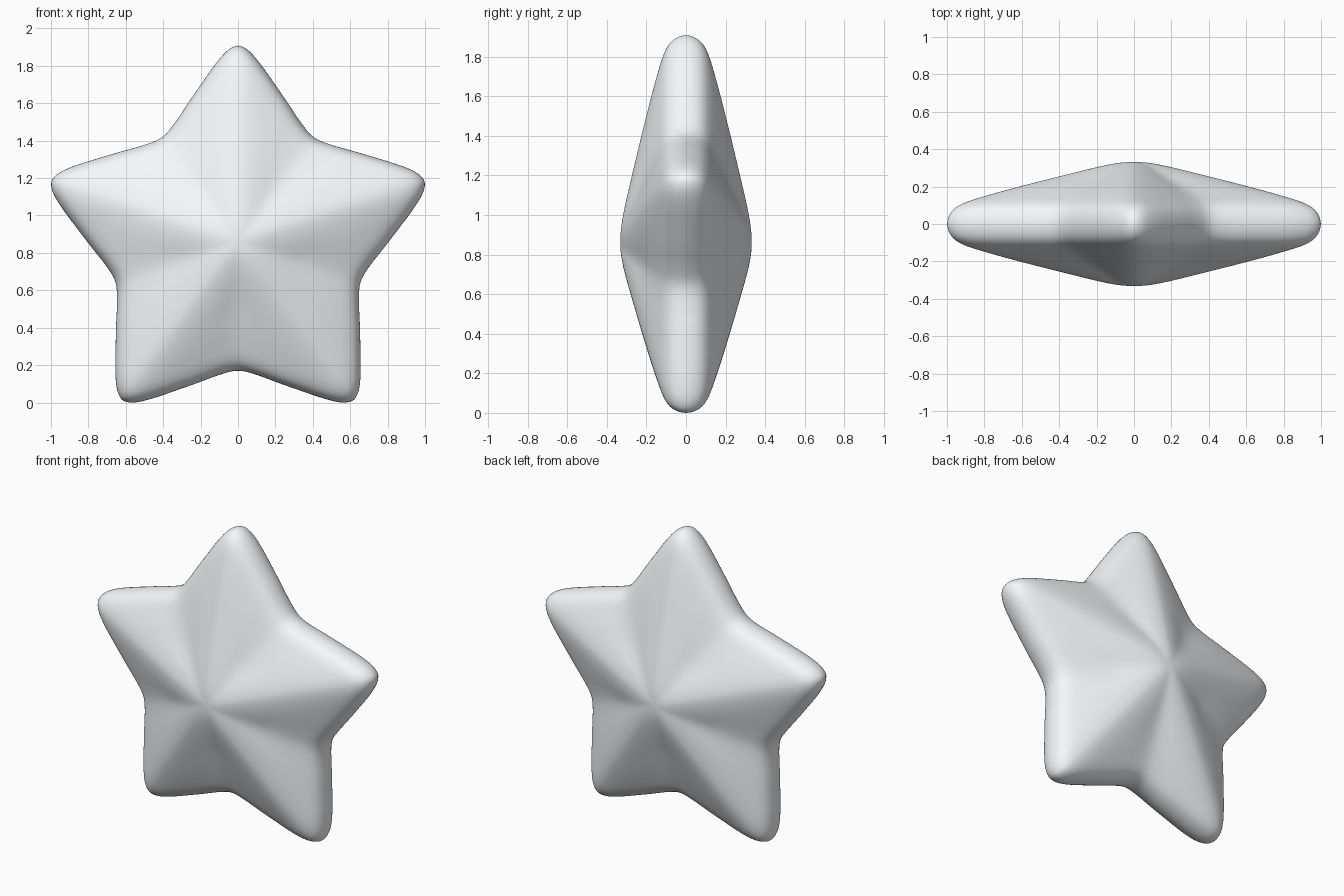
import bpy, bmesh, math
from mathutils import Vector

if "Cube" in bpy.data.objects:
    bpy.data.objects.remove(bpy.data.objects["Cube"])

CENTRE_Z = 0.86


def spline(pts, before, after, n):
    """Smooth curve through pts; before/after are mirrored phantom points."""
    p = [Vector(q) for q in [before] + pts + [after]]
    out = []
    for i in range(1, len(p) - 2):
        for k in range(n):
            t = k / n
            a, b, c, d = p[i - 1:i + 3]
            out.append(0.5 * (2 * b + (c - a) * t + (2 * a - 5 * b + 4 * c - d) * t * t
                              + (3 * b - a - 3 * c + d) * t ** 3))
    out.append(p[-2])
    return out


# Outline of half an arm, from tip to notch
half = [(0, 1.05), (0.042, 1.034), (0.082, 0.998), (0.135, 0.932),
        (0.203, 0.835), (0.27, 0.738), (0.335, 0.640), (0.405, 0.558)]
axis = Vector((math.sin(math.pi / 5), math.cos(math.pi / 5)))
q = Vector(half[-2])
edge = spline(half, (-half[1][0], half[1][1]), tuple(2 * q.dot(axis) * axis - q), 4)

# Repeat and mirror the half arm around the five points, as (angle, radius)
arm = [Vector((-p.x, p.y)) for p in edge[:0:-1]] + edge[:-1]
outline = [(math.atan2(p.x, p.y) + i * math.tau / 5, p.length)
           for i in range(5) for p in arm]


def ring(s):
    """Outline scaled by s, growing rounder towards the middle."""
    w = min(1, s / 0.9)
    pts = []
    for a, r in outline:
        b = 0.07 + 0.11 * min(1, s / 0.5)
        r = s * (w * r + (1 - w) * (1.05 - b + b * math.cos(5 * a)))
        pts.append((r * math.sin(a), r * math.cos(a)))
    return pts


# Puffed cross-section: scale of the outline against half depth
prof = [(0, 0.332), (0.08, 0.327), (0.18, 0.308), (0.32, 0.274), (0.5, 0.229), (0.68, 0.182),
        (0.8, 0.148), (0.89, 0.12), (0.95, 0.091), (0.985, 0.053), (1, 0)]
front = spline(prof, (-0.08, 0.327), (0.985, -0.053), 3)[1:]
rings = [(p.x, -p.y) for p in front] + [(p.x, p.y) for p in front[-2::-1]]

# Star body: nested outlines joined from front centre to back centre
bm = bmesh.new()
loops = [[bm.verts.new((x, y, CENTRE_Z + z)) for x, z in ring(s)] for s, y in rings]
n = len(outline)
for a, b in zip(loops, loops[1:]):
    for i in range(n):
        j = (i + 1) % n
        bm.faces.new((a[i], a[j], b[j], b[i]))
for loop, y in ((loops[0], -0.332), (loops[-1], 0.332)):
    mid = bm.verts.new((0, y, CENTRE_Z))
    for i in range(n):
        bm.faces.new((mid, loop[i], loop[(i + 1) % n]))
bmesh.ops.recalc_face_normals(bm, faces=bm.faces)
for f in bm.faces:
    f.smooth = True
mesh = bpy.data.meshes.new("star")
bm.to_mesh(mesh)
bm.free()
star = bpy.data.objects.new("star", mesh)
bpy.context.collection.objects.link(star)

# Pale surface
pale = bpy.data.materials.new("pale")
pale.diffuse_color = (0.92, 0.95, 0.97, 1)
pale.use_nodes = True
pale.node_tree.nodes["Principled BSDF"].inputs["Base Color"].default_value = pale.diffuse_color
mesh.materials.append(pale)

# Soften the ridges and valleys slightly
soft = star.modifiers.new("soften", 'SMOOTH')
soft.factor = 0.5
soft.iterations = 5
